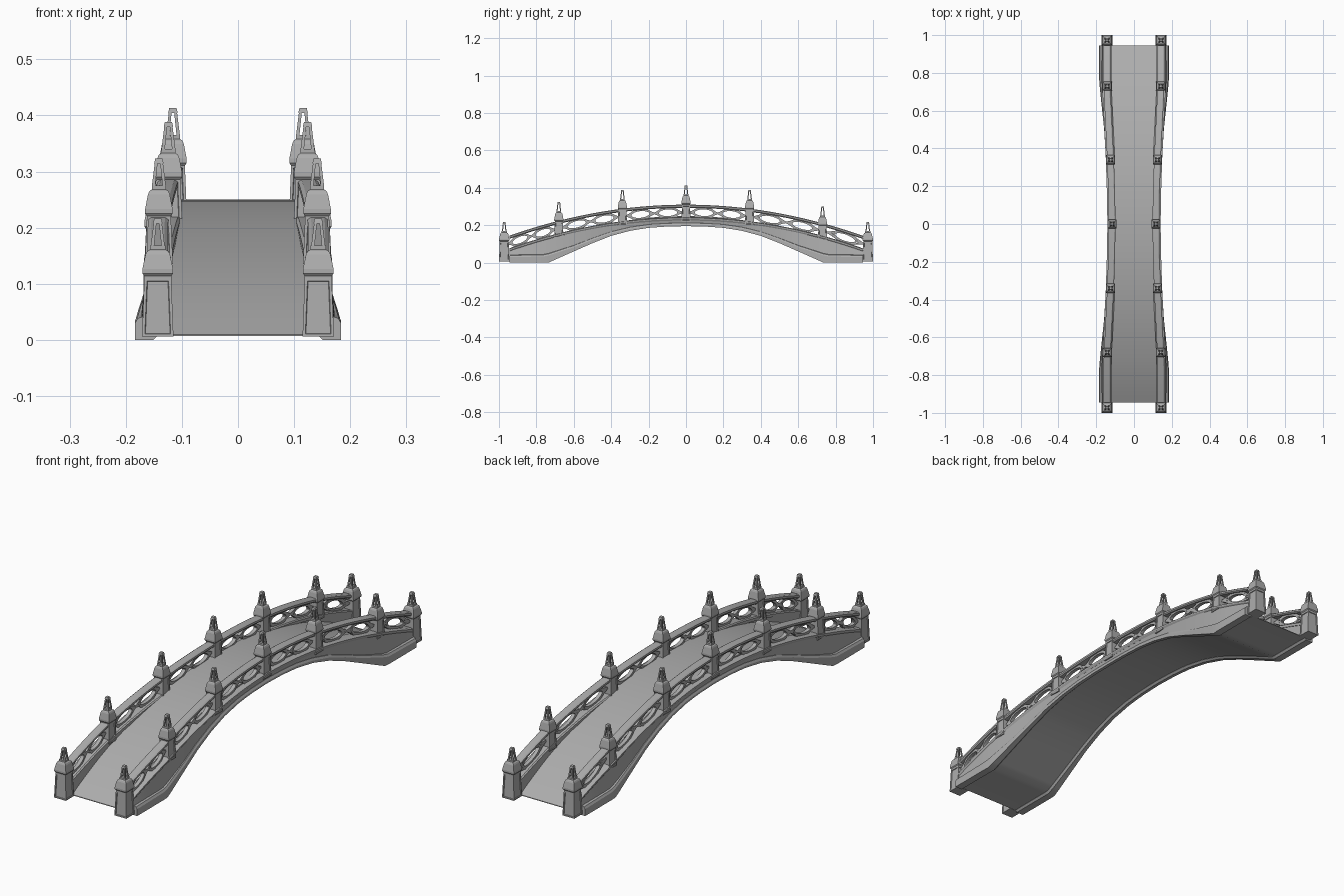
import bpy, bmesh, math

if "Cube" in bpy.data.objects:
    bpy.data.objects.remove(bpy.data.objects["Cube"])

def lerp_table(tab, y):
    y = abs(y)
    for (a, za), (b, zb) in zip(tab, tab[1:]):
        if y <= b:
            return za + (zb - za) * (y - a) / (b - a)
    return tab[-1][1]

# Curves along the bridge (symmetric in y)
SOFFIT = [(0, .195), (.1, .193), (.2, .186), (.3, .17), (.4, .143), (.5, .104), (.6, .06), (.735, 0), (1, 0)]
BAND = [(0, .215), (.1, .213), (.2, .207), (.3, .192), (.4, .168), (.5, .133), (.6, .094), (.75, .045), (1, .04)]
CENTRE = [(0, .116), (.15, .118), (.34, .124), (.5, .132), (.7, .142), (.76, .143), (1, .143)]
OUTER = [(0, .138), (.15, .14), (.3, .146), (.5, .158), (.72, .181), (.76, .184), (1, .184)]
soffit = lambda y: lerp_table(SOFFIT, y)
band = lambda y: lerp_table(BAND, y)
centre = lambda y: lerp_table(CENTRE, y)
outer = lambda y: lerp_table(OUTER, y)
sill = lambda y: .243 - .168 * (y / .95) ** 2
rail = lambda y: .310 - .168 * (y / .95) ** 2
deck_z = lambda y: .25 - 1.98 + math.sqrt(1.98 ** 2 - y * y)

END = .945
half = [0, .05, .1, .15, .2, .25, .3, .35, .4, .45, .5, .55, .6, .65, .7, .735, .76, .8, .85, .9, END]
STATIONS = [-y for y in reversed(half[1:])] + half

# Dark stone
STONE = bpy.data.materials.new("stone")
STONE.diffuse_color = (.42, .42, .42, 1)
STONE.use_nodes = True
STONE.node_tree.nodes["Principled BSDF"].inputs["Base Color"].default_value = STONE.diffuse_color

def finish(bm, name, mirror=True, smooth=False):
    bmesh.ops.recalc_face_normals(bm, faces=bm.faces)
    me = bpy.data.meshes.new(name)
    bm.to_mesh(me)
    bm.free()
    me.materials.append(STONE)
    ob = bpy.data.objects.new(name, me)
    bpy.context.collection.objects.link(ob)
    if mirror:
        m = ob.modifiers.new("other_side", 'MIRROR')
        m.use_axis = (True, False, False)
    if smooth:
        bpy.ops.object.select_all(action='DESELECT')
        ob.select_set(True)
        bpy.context.view_layer.objects.active = ob
        bpy.ops.object.shade_smooth_by_angle(angle=math.radians(25))
    return ob

def skin(bm, loops, closed=False):
    """Join rings of points into a tube, capped unless closed."""
    rings = [[bm.verts.new(p) for p in lp] for lp in loops]
    n = len(rings[0])
    sides = []
    pairs = list(zip(rings, rings[1:])) + ([(rings[-1], rings[0])] if closed else [])
    for a, b in pairs:
        sides.append([bm.faces.new((a[i], a[(i + 1) % n], b[(i + 1) % n], b[i])) for i in range(n)])
    if not closed:
        bm.faces.new(rings[0])
        bm.faces.new(rings[-1])
    return sides

def sweep(name, section, mirror=True):
    bm = bmesh.new()
    skin(bm, [[(x, y, z) for x, z in section(y)] for y in STATIONS])
    return finish(bm, name, mirror, True)

# Arched deck, solid down to the vault underside
def deck_section(y):
    w, lo = centre(y), min(soffit(y) + .009, deck_z(y) - .003)
    return [(-w, lo), (w, lo), (w, deck_z(y)), (-w, deck_z(y))]
sweep("deck", deck_section, False)

# Side walls, leaning outwards toward the bottom
def wall_section(y):
    c, lo = centre(y), soffit(y) + .009
    return [(c - .02, lo), (outer(y) - .008, lo), (c + .021, sill(y) - .012), (c - .02, sill(y) - .012)]
sweep("side_wall", wall_section)

# Moulded band following the arch
def band_section(y):
    o, c, a, b = outer(y), centre(y), soffit(y), band(y)
    return [(c, a + .008), (c + .008, a), (o, a), (o, b - .012), (o - .005, b - .003), (o - .012, b), (c, b)]
sweep("arch_band", band_section)

# String course under the railing
def sill_section(y):
    c, s = centre(y), sill(y)
    return [(c - .023, s - .016), (c + .02, s - .018), (c + .025, s - .01), (c + .025, s - .004),
            (c + .016, s), (c - .018, s), (c - .023, s - .004)]
sweep("string_course", sill_section)

# Handrail
def rail_section(y):
    c, r = centre(y), rail(y)
    return [(c - .014, r - .017), (c + .014, r - .017), (c + .018, r - .012), (c + .018, r - .004),
            (c + .012, r), (c - .012, r), (c - .018, r - .004), (c - .018, r - .012)]
sweep("handrail", rail_section)

# Pierced railing panels: oval rings and curved braces
def strip(bm, pts, t, w, closed=False):
    n, loops = len(pts), []
    for i, (y, z) in enumerate(pts):
        p = pts[i - 1] if closed or i else pts[0]
        q = pts[(i + 1) % n] if closed or i < n - 1 else pts[-1]
        dy, dz = q[0] - p[0], q[1] - p[1]
        L = math.hypot(dy, dz)
        ny, nz = -dz / L * t, dy / L * t
        c = centre(y)
        loops.append([(c - w, y - ny, z - nz), (c + w, y - ny, z - nz), (c + w, y + ny, z + nz), (c - w, y + ny, z + nz)])
    skin(bm, loops, closed)

POSTS = [(-.972, .216), (-.68, .323), (-.34, .388), (0, .413), (.34, .388), (.73, .3), (.972, .216)]

def point(y, v):
    return y, sill(y) + v * (rail(y) - .016 - sill(y))

bm = bmesh.new()
for (ya, _), (yb, _) in zip(POSTS, POSTS[1:]):
    a, b = ya + .022, yb - .022
    n = 1 if b - a < .22 else 2
    cell = (b - a) / n
    for k in range(n):
        m, rx = a + cell * (k + .5), min(.058, cell * .36)
        ring = []
        for i in range(20):
            t = math.tau * i / 20
            ring.append(point(m + rx * math.cos(t), .5 + .44 * math.sin(t)))
        strip(bm, ring, .0045, .008, True)
        for s in (-1, 1):
            e = m + s * cell / 2
            for v0 in (0, 1):
                # brace bowing from the cell edge to the ring shoulder
                arc = [(0, .5), (.4, .34), (.75, .14), (1, -.02)]
                pts = [point(e + (m + s * rx * .55 - e) * u, v if v0 == 0 else 1 - v) for u, v in arc]
                strip(bm, pts, .004, .007)
            strip(bm, [point(e, .5), point(m + s * rx, .5)], .004, .007)
finish(bm, "railing_tracery")

# Posts with recessed panels, bulged caps and open lantern finials
def square(c, y, h, z):
    return [(c - h, y - h, z), (c + h, y - h, z), (c + h, y + h, z), (c - h, y + h, z)]

bm = bmesh.new()
for y, top in POSTS:
    c = centre(y)
    end = abs(y) > .9
    k = 1.12 if end else 1.0
    foot = .006 if end else sill(y) - .022
    prof = [(.025, foot), (.0215, top - .106), (.0215, top - .102), (.0245, top - .098), (.0245, top - .09),
            (.0195, top - .064), (.017, top - .058), (.0125, top - .055), (.0125, top - .048)]
    sides = skin(bm, [square(c, y, h * k, z) for h, z in prof])
    bmesh.ops.recalc_face_normals(bm, faces=bm.faces)
    bmesh.ops.inset_individual(bm, faces=sides[0], thickness=.007, depth=0)
    bmesh.ops.inset_individual(bm, faces=sides[0], thickness=.0015, depth=-.003)
    # four leaning legs and a cap
    for sx in (-1, 1):
        for sy in (-1, 1):
            skin(bm, [square(c + sx * .0095, y + sy * .0095, .003, top - .049),
                      square(c + sx * .0045, y + sy * .0045, .0025, top - .005)])
    skin(bm, [square(c, y, .0085, top - .009), square(c, y, .0065, top)])
finish(bm, "posts")
